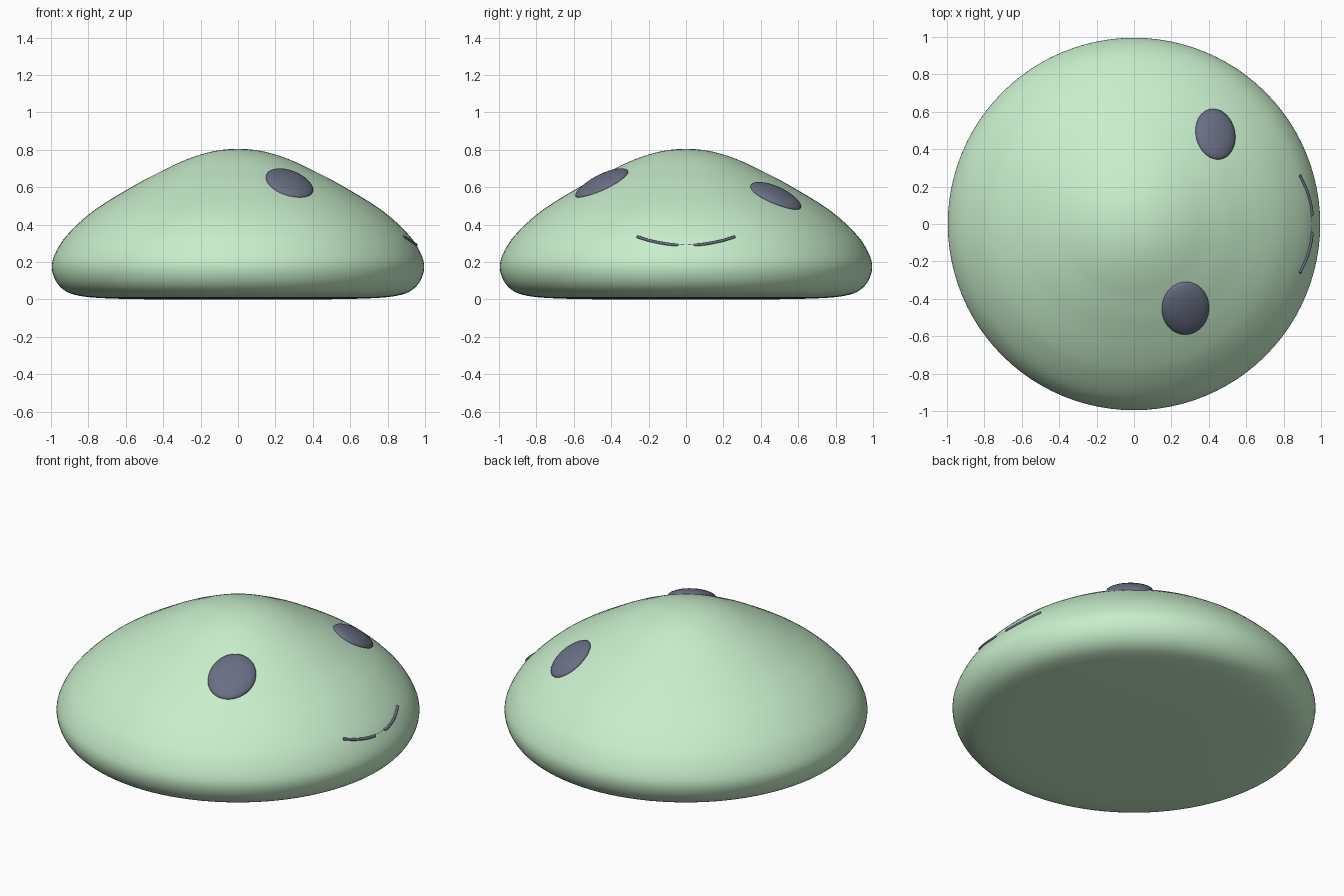
import bpy, bmesh, math
from mathutils import Vector

if "Cube" in bpy.data.objects:
    bpy.data.objects.remove(bpy.data.objects["Cube"])

# Body half-profile (radius, height), top to bottom
PROFILE = [(0, .805), (.1, .798), (.2, .775), (.3, .738), (.4, .69), (.5, .64), (.6, .583),
           (.7, .523), (.8, .453), (.9, .36), (.96, .28), (.995, .19), (.98, .11), (.93, .05),
           (.85, .02), (.7, .006), (.4, .0), (0, 0)]


def material(name, rgb):
    m = bpy.data.materials.new(name)
    m.diffuse_color = (*rgb, 1)
    m.use_nodes = True
    m.node_tree.nodes["Principled BSDF"].inputs["Base Color"].default_value = m.diffuse_color
    return m


def spline(pts, n=4):
    p = [Vector(q) for q in pts]
    p = [Vector((-p[1].x, p[1].y))] + p + [Vector((-p[-2].x, p[-2].y))]
    out = []
    for a, b, c, d in zip(p, p[1:], p[2:], p[3:]):
        for i in range(n):
            t = i / n
            out.append(.5 * (2 * b + (c - a) * t + (2 * a - 5 * b + 4 * c - d) * t * t
                             + (3 * b - a - 3 * c + d) * t ** 3))
    return out + [p[-2]]


CURVE = spline(PROFILE)


def height(r):
    for a, b in zip(CURVE, CURVE[1:]):
        if a.x <= r <= b.x:
            return a.y + (b.y - a.y) * (r - a.x) / (b.x - a.x)
    return .19


def radius(z):
    for a, b in zip(CURVE, CURVE[1:]):
        if a.y >= z >= b.y:
            return a.x + (b.x - a.x) * (a.y - z) / (a.y - b.y)


def finish(name, bm, mat):
    bmesh.ops.recalc_face_normals(bm, faces=bm.faces)
    me = bpy.data.meshes.new(name)
    bm.to_mesh(me)
    bm.free()
    me.shade_smooth()
    me.materials.append(mat)
    ob = bpy.data.objects.new(name, me)
    bpy.context.collection.objects.link(ob)
    return ob


green = material("green", (.58, .86, .60))
dark = material("dark", (.14, .16, .23))

# Body: revolved profile
bm = bmesh.new()
vs = [bm.verts.new((p.x, 0, p.y)) for p in CURVE]
es = [bm.edges.new(e) for e in zip(vs, vs[1:])]
bmesh.ops.spin(bm, geom=vs + es, axis=(0, 0, 1), cent=(0, 0, 0), angle=math.tau, steps=96)
bmesh.ops.remove_doubles(bm, verts=bm.verts, dist=1e-5)
finish("body", bm, green)


# Eyes: flattened spheres draped over the body
def eye(name, cx, cy, a, b, tilt, thick=.035):
    bm = bmesh.new()
    bmesh.ops.create_uvsphere(bm, u_segments=40, v_segments=20, radius=1)
    c, s = math.cos(tilt), math.sin(tilt)
    for v in bm.verts:
        u, w, d = v.co.x * a, v.co.y * b, v.co.z * thick
        x, y = cx + u * c - w * s, cy + u * s + w * c
        r = math.hypot(x, y)
        slope = (height(r + .03) - height(r - .03)) / .06
        n = Vector((-slope * x / r, -slope * y / r, 1)).normalized()
        v.co = Vector((x, y, height(r))) + n * d
    finish(name, bm, dark)


eye("eye_left", .275, -.45, .126, .141, -.1)
eye("eye_right", .435, .48, .104, .137, .25)

# Mouth: thin tube following the body, dipping under the skin at the middle
cu = bpy.data.curves.new("mouth", "CURVE")
cu.dimensions = "3D"
cu.bevel_depth = .008
cu.bevel_resolution = 3
cu.use_fill_caps = True
sp = cu.splines.new("POLY")
N = 40
sp.points.add(N)
for i in range(N + 1):
    y = -.26 + .52 * i / N
    z = .29 + .045 * (y / .26) ** 2
    r = radius(z) - (.009 if abs(y) < .04 else -.001)
    sp.points[i].co = (math.sqrt(r * r - y * y), y, z, 1)
cu.materials.append(dark)
bpy.context.collection.objects.link(bpy.data.objects.new("mouth", cu))
